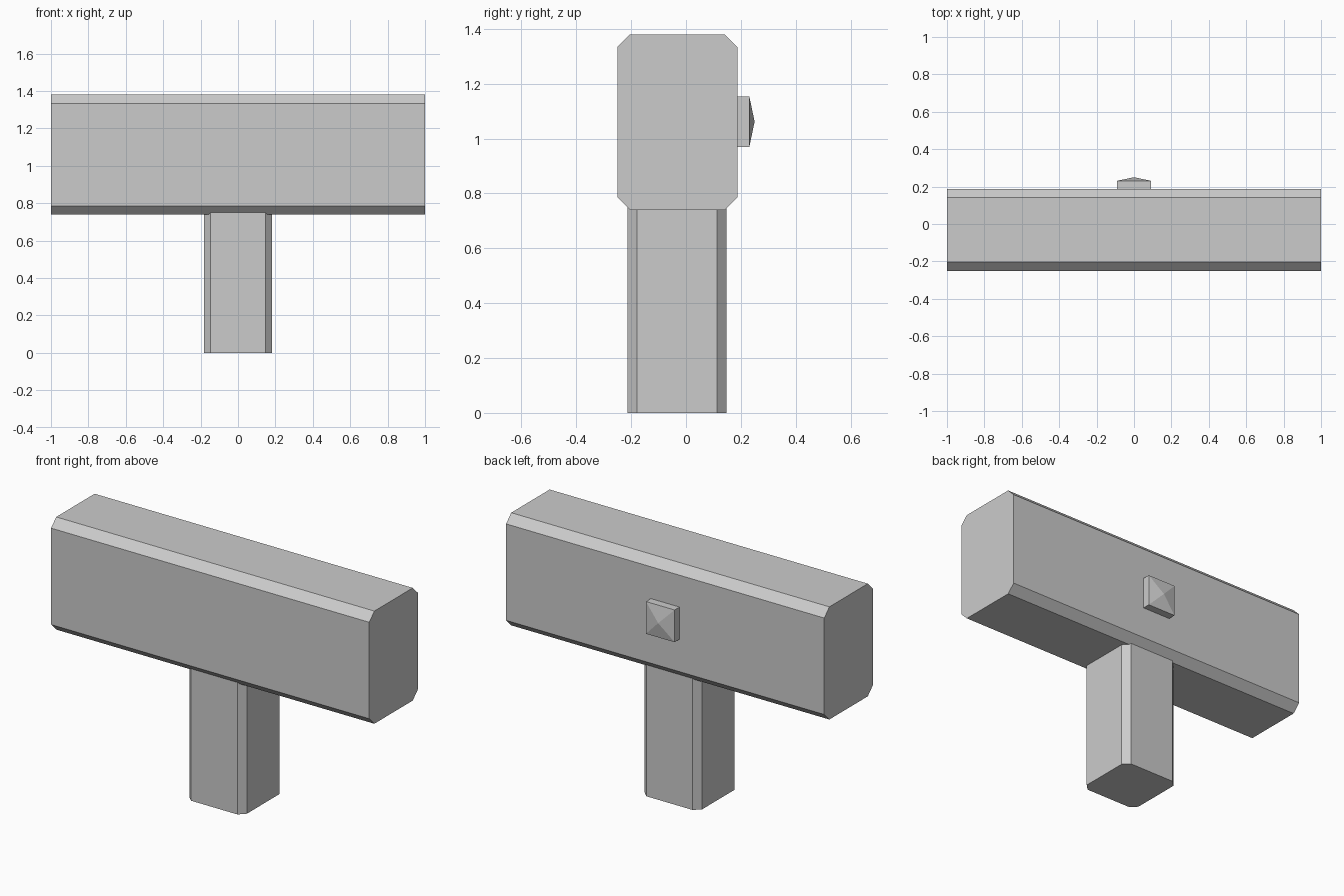
import bpy
import bmesh
from mathutils import Vector

if "Cube" in bpy.data.objects:
    bpy.data.objects.remove(bpy.data.objects["Cube"])

grey = bpy.data.materials.new("plain_grey")
grey.diffuse_color = (0.6, 0.6, 0.6, 1)
grey.use_nodes = True
grey.node_tree.nodes["Principled BSDF"].inputs["Base Color"].default_value = grey.diffuse_color


def finish(name, bm):
    bmesh.ops.recalc_face_normals(bm, faces=bm.faces)
    mesh = bpy.data.meshes.new(name)
    bm.to_mesh(mesh)
    bm.free()
    mesh.materials.append(grey)
    obj = bpy.data.objects.new(name, mesh)
    bpy.context.collection.objects.link(obj)


def box(low, high):
    low, high = Vector(low), Vector(high)
    bm = bmesh.new()
    bmesh.ops.create_cube(bm, size=1)
    for v in bm.verts:
        v.co = (low + high) / 2 + v.co * (high - low)
    return bm


def chamfer_along(bm, axis, width):
    """Flat chamfer on the four edges running along one axis."""
    edges = [e for e in bm.edges
             if abs((e.verts[0].co - e.verts[1].co).normalized()[axis]) > 0.9]
    bmesh.ops.bevel(bm, geom=edges, offset=width, offset_type='OFFSET',
                    segments=1, affect='EDGES')


# Long head with chamfered lengthwise edges
head = box((-1, -0.25, 0.74), (1, 0.187, 1.38))
chamfer_along(head, 0, 0.046)
finish("head", head)

# Upright handle, reaching slightly into the head
handle = box((-0.181, -0.214, 0), (0.181, 0.148, 0.76))
chamfer_along(handle, 2, 0.035)
finish("handle", handle)

# Square stud on the back with a shallow pyramid tip
stud = box((-0.09, 0.18, 0.97), (0.09, 0.231, 1.153))
cap = max(stud.faces, key=lambda f: f.calc_center_median().y)
tip = bmesh.ops.poke(stud, faces=[cap])["verts"][0]
tip.co.y = 0.25
finish("back_stud", stud)
